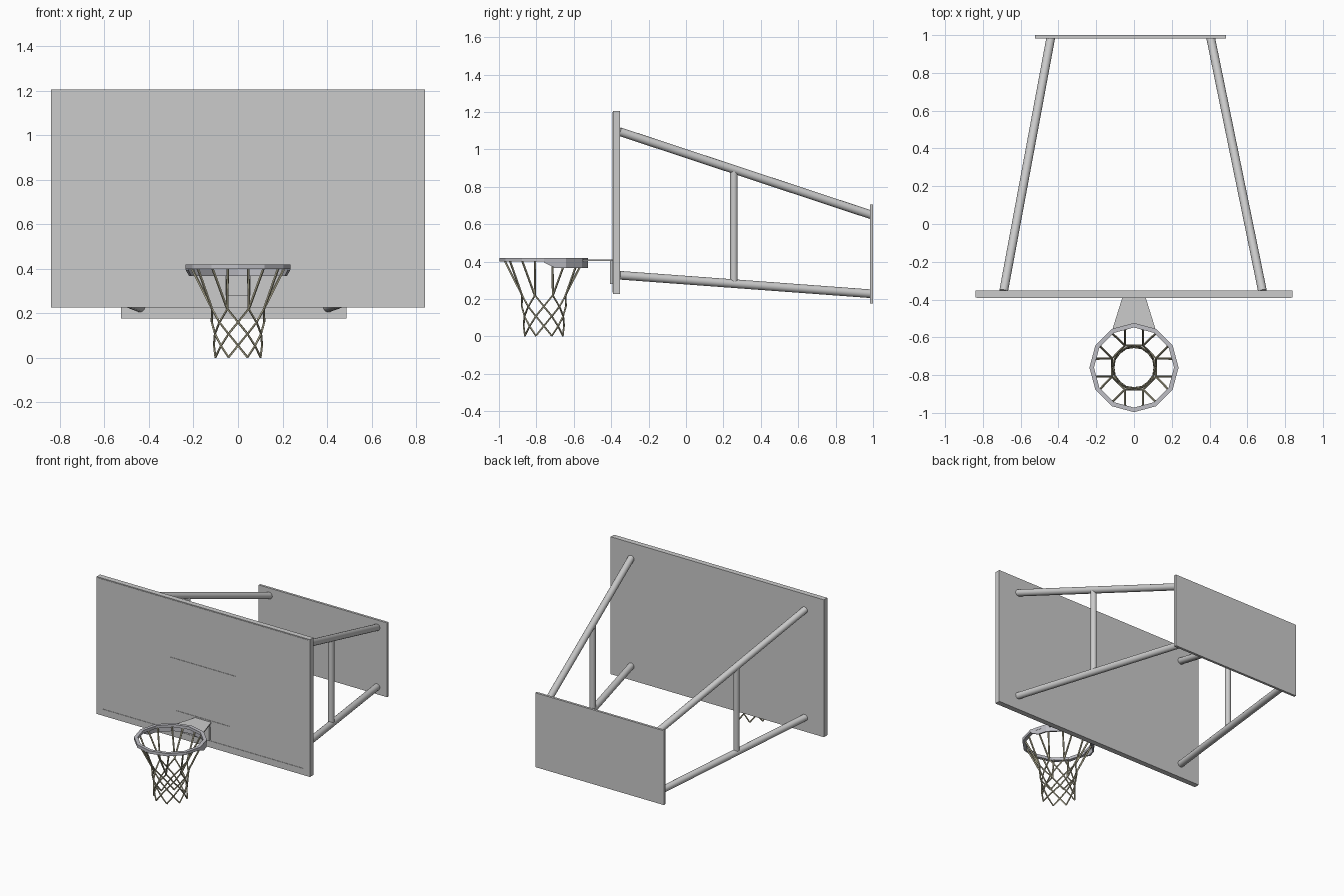
import bpy, bmesh, math
from mathutils import Vector

cube = bpy.data.objects.get("Cube")
if cube:
    bpy.data.objects.remove(cube)


def material(name, rgb):
    m = bpy.data.materials.new(name)
    m.use_nodes = True
    m.diffuse_color = (*rgb, 1)
    m.node_tree.nodes["Principled BSDF"].inputs["Base Color"].default_value = (*rgb, 1)
    return m


GREY = material("grey", (0.6, 0.6, 0.6))
STEEL = material("rim steel", (0.52, 0.52, 0.56))
CORD = material("net cord", (0.50, 0.47, 0.33))


def finish(name, bm, mat, smooth=False):
    bmesh.ops.recalc_face_normals(bm, faces=bm.faces)
    me = bpy.data.meshes.new(name)
    bm.to_mesh(me)
    bm.free()
    me.materials.append(mat)
    ob = bpy.data.objects.new(name, me)
    bpy.context.collection.objects.link(ob)
    if smooth:
        bpy.ops.object.select_all(action="DESELECT")
        ob.select_set(True)
        bpy.context.view_layer.objects.active = ob
        bpy.ops.object.shade_smooth_by_angle(angle=math.radians(50))
    return ob


def add_box(bm, lo, hi):
    lo, hi = Vector(lo), Vector(hi)
    for v in bmesh.ops.create_cube(bm, size=1)["verts"]:
        v.co = (lo + hi) / 2 + v.co * (hi - lo)


def add_rod(bm, a, b, r, sides):
    a, b = Vector(a), Vector(b)
    d = b - a
    vs = bmesh.ops.create_cone(bm, cap_ends=True, segments=sides, radius1=r,
                               radius2=r, depth=d.length)["verts"]
    turn = d.to_track_quat("Z", "Y")
    for v in vs:
        v.co = turn @ v.co + (a + b) / 2


def box(name, lo, hi):
    bm = bmesh.new()
    add_box(bm, lo, hi)
    return finish(name, bm, GREY)


def frame(name, x, z0, z1, w):
    # Thin raised band around a rectangle on the board face
    bm = bmesh.new()
    y0, y1 = -0.393, -0.389
    add_box(bm, (-x, y0, z1 - w), (x, y1, z1))
    add_box(bm, (-x, y0, z0), (x, y1, z0 + w))
    for s in (-1, 1):
        xs = sorted((s * x, s * (x - w)))
        add_box(bm, (xs[0], y0, z0 + w), (xs[1], y1, z1 - w))
    finish(name, bm, GREY)


# Board, its raised markings and the wall plate
box("backboard", (-0.84, -0.39, 0.227), (0.84, -0.352, 1.205))
box("wall_plate", (-0.525, 0.983, 0.176), (0.487, 1.0, 0.705))
frame("border_band", 0.83, 0.235, 1.2, 0.04)
frame("target_band", 0.255, 0.375, 0.788, 0.044)

# Support tubes on each side
for side, x0, x1 in (("right", -0.69, -0.44), ("left", 0.68, 0.405)):
    ends = {"upper": (1.095, 0.65), "lower": (0.327, 0.228)}
    mid = []
    for level, (z0, z1) in ends.items():
        a, b = Vector((x0, -0.355, z0)), Vector((x1, 0.99, z1))
        bm = bmesh.new()
        add_rod(bm, a, b, 0.023, 16)
        finish(f"{side}_{level}_tube", bm, GREY, True)
        mid.append(a.lerp(b, (0.256 - a.y) / (b.y - a.y)))
    bm = bmesh.new()
    add_rod(bm, *mid, 0.02, 16)
    finish(f"{side}_strut", bm, GREY, True)

# Rim: twelve-sided ring
CY = -0.76


def polar(r, deg, z):
    t = math.radians(deg)
    return Vector((r * math.cos(t), CY + r * math.sin(t), z))


def sweep(name, angles, section, mat, closed):
    # section(angle) gives (radius, height) pairs around the cross-section
    bm = bmesh.new()
    rings = [[bm.verts.new(polar(r, a, z)) for r, z in section(a)] for a in angles]
    n = len(rings[0])
    pairs = list(zip(rings, rings[1:])) + ([(rings[-1], rings[0])] if closed else [])
    for p, q in pairs:
        for i in range(n):
            j = (i + 1) % n
            bm.faces.new((p[i], p[j], q[j], q[i]))
    if not closed:
        bm.faces.new(rings[0])
        bm.faces.new(rings[-1])
    return finish(name, bm, mat)


def rim_section(a):
    return [(0.212, 0.400), (0.236, 0.400), (0.236, 0.420), (0.212, 0.420)]


def skirt_section(a):
    low = 0.395 if a in (0, 180) else 0.367
    flat = math.cos(math.radians(15)) if a in (15, 165) else 1
    return [(r * flat, z) for r, z in
            ((0.224, 0.405), (0.235, 0.405), (0.235, low), (0.224, low))]


sweep("rim", range(0, 360, 30), rim_section, STEEL, True)
sweep("rim_skirt", [0, 15, *range(30, 151, 30), 165, 180], skirt_section, STEEL, False)

# Tapered bracket arm and its mounting plate
bm = bmesh.new()
outline = [(-0.062, -0.39), (0.062, -0.39), (0.115, -0.56), (0, -0.535), (-0.115, -0.56)]
face = bm.faces.new([bm.verts.new((x, y, 0.402)) for x, y in outline])
up = bmesh.ops.extrude_face_region(bm, geom=[face])["geom"]
for v in up:
    if isinstance(v, bmesh.types.BMVert):
        v.co.z += 0.008
finish("bracket_arm", bm, GREY)
box("bracket_plate", (-0.055, -0.405, 0.28), (0.055, -0.389, 0.41))

# Net: paired hanging cords, then a diamond mesh
bm = bmesh.new()
rows = [(0.126, 0.22), (0.118, 0.16), (0.112, 0.108), (0.108, 0.055), (0.110, 0.003)]
for k in range(8):
    a = 22.5 + 45 * k
    for s in (-1, 1):
        add_rod(bm, polar(0.215, a + s * 10, 0.405), polar(rows[0][0], a, rows[0][1]), 0.006, 5)
        for i, ((r0, z0), (r1, z1)) in enumerate(zip(rows, rows[1:])):
            b = a + (i % 2) * 22.5
            add_rod(bm, polar(r0, b, z0), polar(r1, b + s * 22.5, z1), 0.005, 5)
finish("net", bm, CORD, True)
